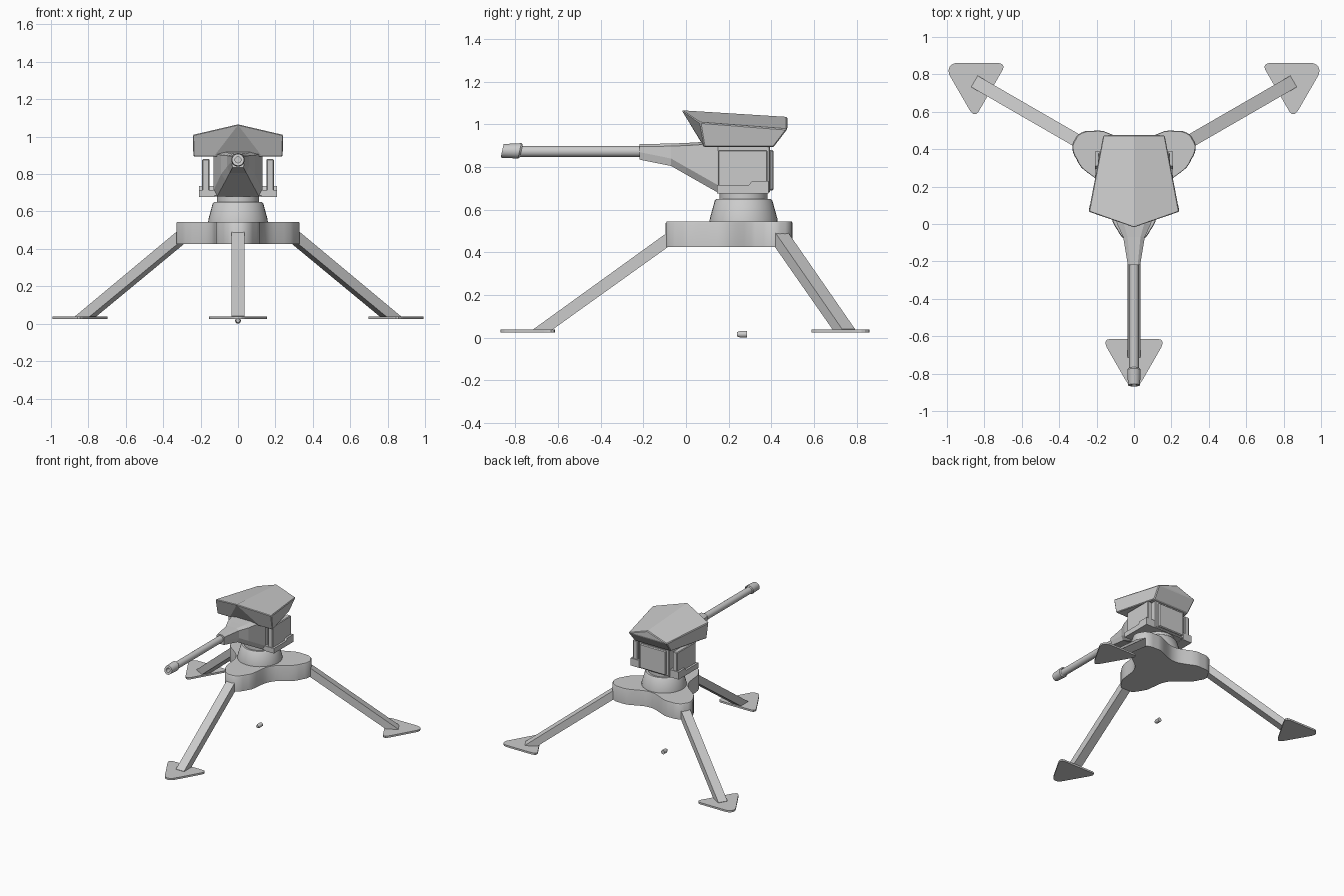
import bpy, bmesh, math
from mathutils import Matrix, Vector

if "Cube" in bpy.data.objects:
    bpy.data.objects.remove(bpy.data.objects["Cube"], do_unlink=True)

CENTRE_Y = 0.27          # vertical axis of tripod and turret
metal = bpy.data.materials.new("grey_metal")
metal.use_nodes = True
GREY = (0.6, 0.6, 0.6, 1)
metal.diffuse_color = GREY
metal.node_tree.nodes["Principled BSDF"].inputs["Base Color"].default_value = GREY


def make(name, verts, faces, matrix=None, smooth=False, bevel=0):
    """Mesh object from points and faces, normals pointing outwards."""
    bm = bmesh.new()
    vs = [bm.verts.new(v) for v in verts]
    for f in faces:
        bm.faces.new([vs[i] for i in f])
    if matrix:
        bm.transform(matrix)
    bmesh.ops.recalc_face_normals(bm, faces=bm.faces)
    mesh = bpy.data.meshes.new(name)
    bm.to_mesh(mesh)
    bm.free()
    mesh.materials.append(metal)
    ob = bpy.data.objects.new(name, mesh)
    bpy.context.collection.objects.link(ob)
    if bevel:
        mod = ob.modifiers.new("edge_bevel", "BEVEL")
        mod.width, mod.segments = bevel, 1
    if smooth:
        bpy.ops.object.select_all(action="DESELECT")
        ob.select_set(True)
        bpy.context.view_layer.objects.active = ob
        bpy.ops.object.shade_smooth_by_angle(angle=math.radians(35))
    return ob


def loft(name, rings, closed=False, **kw):
    """Join rings of equal length; cap the ends, or close into a loop."""
    n, m = len(rings[0]), len(rings)
    verts = [p for r in rings for p in r]
    faces = []
    for k in range(m if closed else m - 1):
        a, b = k * n, (k + 1) % m * n
        faces += [(a + i, a + (i + 1) % n, b + (i + 1) % n, b + i) for i in range(n)]
    if not closed:
        faces += [range(n), range((m - 1) * n, m * n)]
    return make(name, verts, faces, **kw)


def prism(name, pts, lo, hi, axis="z", **kw):
    """Extrude a 2D outline along one axis."""
    place = {"x": lambda p, h: (h, p[0], p[1]),
             "y": lambda p, h: (p[0], h, p[1]),
             "z": lambda p, h: (p[0], p[1], h)}[axis]
    return loft(name, [[place(p, h) for p in pts] for h in (lo, hi)], **kw)


def box(name, x, y, z, **kw):
    return prism(name, [(x[0], y[0]), (x[1], y[0]), (x[1], y[1]), (x[0], y[1])], *z, **kw)


def turned(name, profile, matrix, n=32, closed=False):
    """Revolve (radius, height) points about local z."""
    rings = [[(r * math.cos(math.tau * i / n), r * math.sin(math.tau * i / n), h)
              for i in range(n)] for r, h in profile]
    return loft(name, rings, closed=closed, matrix=matrix, smooth=True)


def smooth_outline(pts, steps=4):
    """Catmull-Rom curve through a closed loop of points."""
    out, n = [], len(pts)
    for i in range(n):
        a, b, c, d = (Vector(pts[(i + k) % n]) for k in (-1, 0, 1, 2))
        for s in range(steps):
            t = s / steps
            out.append(0.5 * (2 * b + (c - a) * t + (2 * a - 5 * b + 4 * c - d) * t * t
                              + (3 * b - a - 3 * c + d) * t ** 3))
    return out


axis_at = Matrix.Translation((0, CENTRE_Y, 0))

# Three-lobed hub
half_lobe = [(0, 0.365), (5, 0.364), (11, 0.345), (16, 0.317), (24, 0.281), (36, 0.212), (48, 0.18)]
lobe = [(-a, r) for a, r in half_lobe[:0:-1]] + half_lobe + [(60, 0.172)]
outline = []
for base in (-90, 30, 150):
    outline += [(r * math.cos(math.radians(base + a)), r * math.sin(math.radians(base + a)))
                for a, r in lobe]
outline = smooth_outline(outline, 2)
loft("tripod_hub", [[(p[0] * s, p[1] * s, z) for p in outline]
                    for s, z in ((1, 0.425), (1, 0.537), (0.985, 0.545))],
     matrix=axis_at, smooth=True)

# Legs and feet, turned about the hub axis
foot_half = [(0.885, 0.13), (0.89, 0.147), (0.903, 0.154), (0.92, 0.15), (0.935, 0.143),
             (1.10, 0.048), (1.122, 0.034), (1.135, 0.018)]
foot = [(r, -w) for r, w in foot_half] + [(1.139, 0)] + foot_half[::-1]
leg = [(0.32, 0.52), (0.985, 0.04), (0.985, 0.03), (0.90, 0.035), (0.32, 0.45)]
for side, deg in (("front", -90), ("left", 30), ("right", 150)):
    m = axis_at @ Matrix.Rotation(math.radians(deg), 4, "Z")
    prism(side + "_foot", foot, 0.024, 0.038, matrix=m)
    # local y is the leg's width
    prism(side + "_leg", leg, -0.035, 0.035, axis="y", matrix=m)

# Swivel
turned("swivel_cone", [(0.16, 0.54), (0.158, 0.56), (0.135, 0.643), (0.128, 0.65)], axis_at)
turned("swivel_ring", [(0.113, 0.645), (0.113, 0.69)], axis_at)

# Turret body with rear panel
box("turret_body", (-0.132, 0.132), (0.145, 0.395), (0.68, 0.905), bevel=0.006)
box("rear_panel", (-0.11, 0.11), (0.39, 0.41), (0.69, 0.88), bevel=0.006)

# Side plates on stepped brackets
bracket = [(0.145, 0.677), (0.387, 0.677), (0.387, 0.735), (0.31, 0.735), (0.295, 0.716), (0.145, 0.716)]
for side, s in (("left", 1), ("right", -1)):
    x = sorted((s * 0.152, s * 0.192))
    box(side + "_side_plate", x, (0.15, 0.382), (0.70, 0.88), bevel=0.005)
    prism(side + "_bracket", bracket, *sorted((s * 0.125, s * 0.208)), axis="x")

# Tapered gun housing
sections = [(-0.218, 0.033, 0.030, 0.835, 0.908), (-0.07, 0.058, 0.045, 0.805, 0.91),
            (0.0, 0.09, 0.066, 0.765, 0.913), (0.15, 0.13, 0.112, 0.68, 0.922)]
loft("gun_housing", [[(-b, y, lo), (b, y, lo), (w, y, lo + 0.035), (w, y, hi - 0.012),
                      (w * 0.6, y, hi), (-w * 0.6, y, hi), (-w, y, hi - 0.012), (-w, y, lo + 0.035)]
                     for y, w, b, lo, hi in sections])

# Barrel and slanted hollow muzzle
forward = Matrix.Translation((0, 0, 0.873)) @ Matrix.Rotation(math.pi / 2, 4, "X")
turned("barrel", [(0.026, 0.20), (0.026, 0.80)], forward, n=24)
shear = Matrix.Identity(4)
shear[1][2] = 0.22
lean = Matrix.Translation((0, 0, 0.876)) @ shear @ Matrix.Rotation(math.pi / 2, 4, "X")
turned("muzzle", [(0.036, 0.78), (0.032, 0.862), (0.016, 0.862), (0.016, 0.79), (0.03, 0.772)],
       lean, n=24, closed=True)

# Angular armoured roof: ridge, eaves, lower rim
roof = [(0, -0.02, 1.066), (0, 0.475, 1.035)]
for s in (1, -1):
    roof += [(s * 0.242, 0.065, 1.01), (s * 0.165, 0.475, 0.978),      # eave
             (s * 0.24, 0.085, 0.893), (s * 0.155, 0.41, 0.893),       # lower rim
             (s * 0.13, 0.085, 0.893)]                                 # brow
roof_faces = [(0, 2, 3, 1), (0, 1, 8, 7), (0, 6, 4, 2), (0, 7, 9, 11), (0, 11, 6),
              (2, 4, 5, 3), (7, 8, 10, 9), (1, 3, 8), (3, 5, 10, 8), (4, 6, 11, 9, 10, 5)]
make("turret_roof", roof, roof_faces, bevel=0.005)

# Spent casing on the ground
ground = Matrix.Translation((0, 0.285, 0.016)) @ Matrix.Rotation(math.pi / 2, 4, "X")
turned("spent_casing", [(0.016, 0), (0.016, 0.03), (0.01, 0.046)], ground, n=12)
